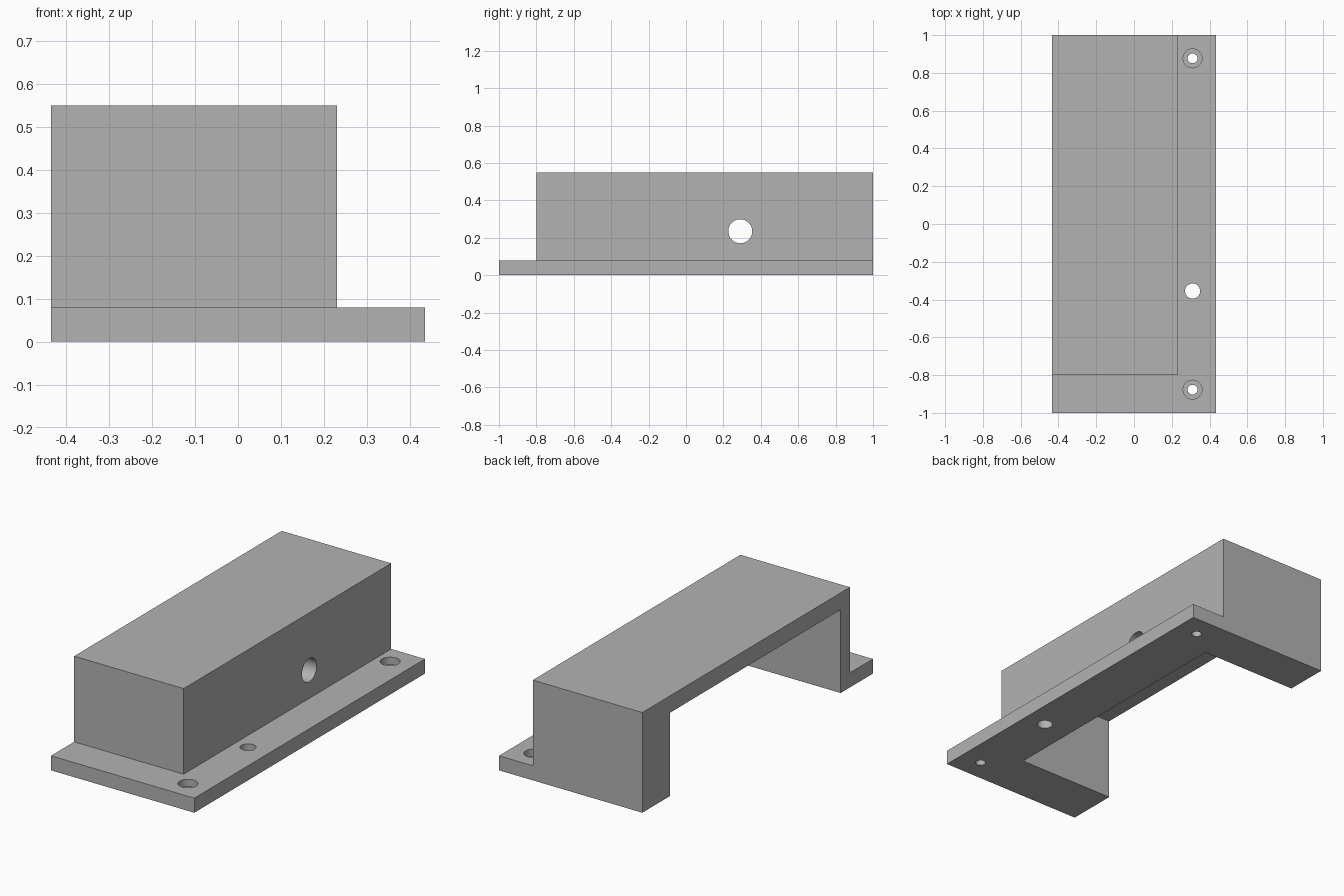
import bpy
import math

default = bpy.data.objects.get("Cube")
if default:
    bpy.data.objects.remove(default, do_unlink=True)

grey = bpy.data.materials.new("plain grey")
grey.use_nodes = True
colour = (0.45, 0.45, 0.45, 1)
grey.diffuse_color = colour
grey.node_tree.nodes["Principled BSDF"].inputs["Base Color"].default_value = colour


def box(name, low, high):
    """Box between two opposite corners."""
    centre = [(a + b) / 2 for a, b in zip(low, high)]
    bpy.ops.mesh.primitive_cube_add(size=1, location=centre)
    obj = bpy.context.object
    obj.name = name
    obj.scale = [b - a for a, b in zip(low, high)]
    bpy.ops.object.transform_apply(location=True, rotation=False, scale=True)
    obj.data.materials.append(grey)
    return obj


def cylinder(name, radius, depth, centre, rotation=(0, 0, 0)):
    bpy.ops.mesh.primitive_cylinder_add(vertices=48, radius=radius, depth=depth,
                                        location=centre, rotation=rotation)
    obj = bpy.context.object
    obj.name = name
    obj.data.materials.append(grey)
    return obj


def combine(body, tool, operation):
    """Apply a boolean and discard the tool."""
    tool.hide_render = True
    mod = body.modifiers.new(tool.name, "BOOLEAN")
    mod.operation = operation
    mod.solver = "EXACT"
    mod.object = tool
    bpy.context.view_layer.objects.active = body
    bpy.ops.object.modifier_apply(modifier=mod.name)
    bpy.data.objects.remove(tool, do_unlink=True)


# Overall dimensions
half_width, flange_top, height = 0.435, 0.08, 0.55
cover_right, cover_front = 0.23, -0.8
wall, roof, back_wall = 0.08, 0.093, 0.24

# Flange plate with the raised cover on it
body = box("cover_with_flange", (-half_width, -1, 0), (half_width, 1, flange_top))
cover = box("cover", (-half_width, cover_front, 0), (cover_right, 1, height))
combine(body, cover, "UNION")

# Cavity, open underneath and on one long side
cavity = box("cavity", (-1, cover_front + wall, -1),
             (cover_right - wall, 1 - back_wall, height - roof))
combine(body, cavity, "DIFFERENCE")

# Round port through the long wall
port = cylinder("port", 0.064, 0.3, (cover_right, 0.29, 0.235), (0, math.pi / 2, 0))
combine(body, port, "DIFFERENCE")

# Counterbored screw holes at both ends of the flange
hole_x = 0.31
for y in (-0.877, 0.877):
    combine(body, cylinder("screw_hole", 0.026, 1, (hole_x, y, 0)), "DIFFERENCE")
    combine(body, cylinder("counterbore", 0.05, 0.08, (hole_x, y, flange_top)), "DIFFERENCE")

# Plain hole in the flange
combine(body, cylinder("plain_hole", 0.04, 1, (hole_x, -0.355, 0)), "DIFFERENCE")

# Smooth hole walls, sharp edges elsewhere
bpy.ops.object.select_all(action="DESELECT")
body.select_set(True)
bpy.context.view_layer.objects.active = body
bpy.ops.object.shade_smooth_by_angle(angle=math.radians(30))
